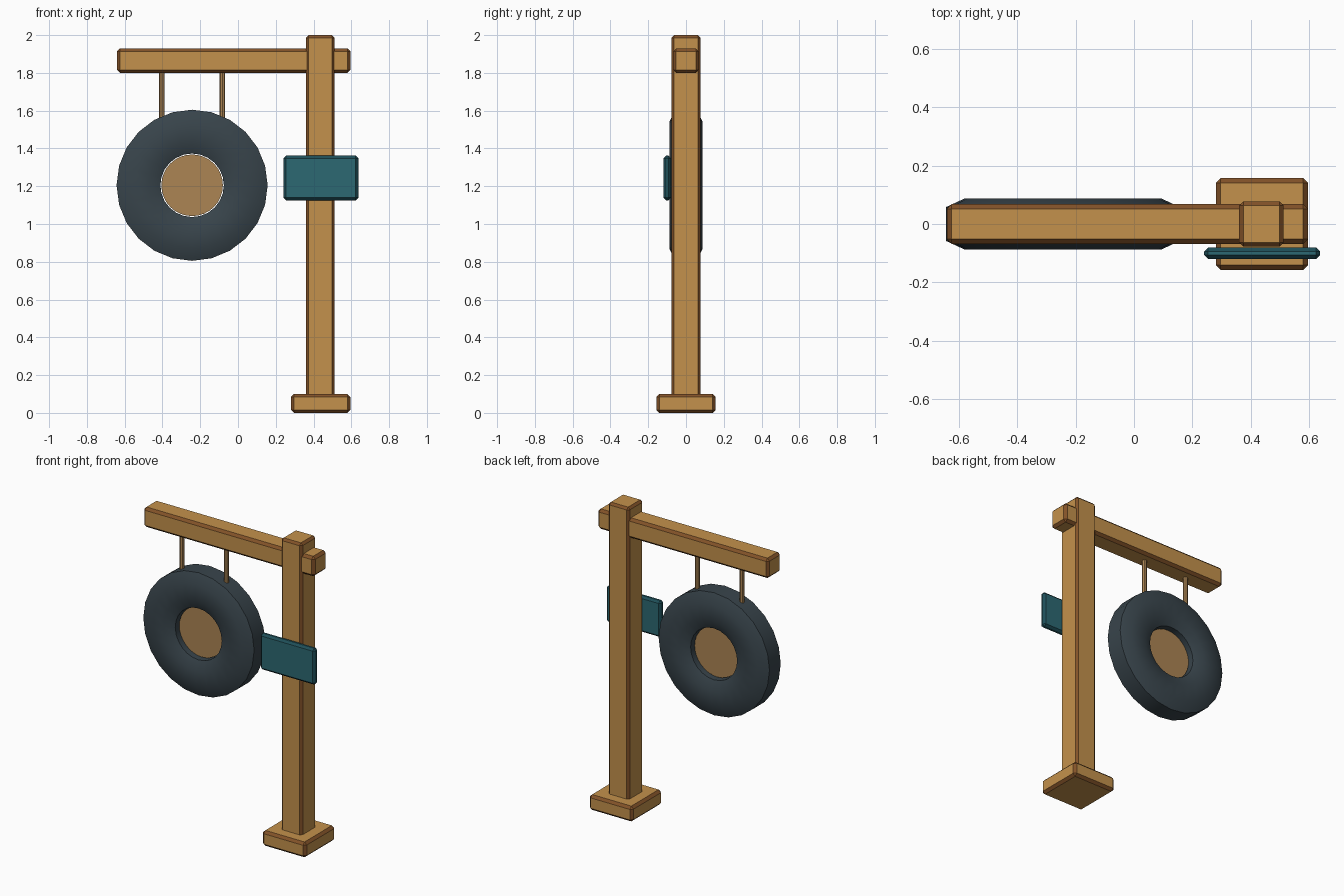
import bpy, bmesh, math
from mathutils import Matrix

cube = bpy.data.objects.get("Cube")
if cube:
    bpy.data.objects.remove(cube, do_unlink=True)


def material(name, rgb):
    m = bpy.data.materials.new(name)
    m.use_nodes = True
    # sRGB to linear
    col = [((c / 255 + 0.055) / 1.055) ** 2.4 for c in rgb] + [1]
    m.diffuse_color = col
    m.node_tree.nodes["Principled BSDF"].inputs["Base Color"].default_value = col
    return m


wood = material("wood", (196, 145, 76))
wood_edge = material("dark wood edge", (130, 82, 40))
teal = material("teal", (44, 104, 114))
teal_edge = material("dark teal edge", (30, 78, 88))
slate = material("slate", (56, 68, 75))
tan = material("tan", (172, 133, 84))


def finish(name, bm, mats):
    bmesh.ops.recalc_face_normals(bm, faces=bm.faces[:])
    mesh = bpy.data.meshes.new(name)
    bm.to_mesh(mesh)
    bm.free()
    for m in mats:
        mesh.materials.append(m)
    obj = bpy.data.objects.new(name, mesh)
    bpy.context.collection.objects.link(obj)
    return obj


def block(name, low, high, bevel, mats):
    """Box between two corners, with chamfers in the second material."""
    bm = bmesh.new()
    size = [h - l for l, h in zip(low, high)]
    mid = [(l + h) / 2 for l, h in zip(low, high)]
    bmesh.ops.create_cube(bm, size=1, matrix=Matrix.Translation(mid) @ Matrix.Diagonal((*size, 1)))
    bmesh.ops.bevel(bm, geom=bm.edges[:], offset=bevel, segments=1, profile=0.5,
                    affect='EDGES', material=1)
    return finish(name, bm, mats)


def rod(name, radius, depth, sides, matrix, mat):
    bm = bmesh.new()
    bmesh.ops.create_cone(bm, cap_ends=True, segments=sides, radius1=radius,
                          radius2=radius, depth=depth, matrix=matrix)
    return finish(name, bm, [mat])


def smooth(obj, angle):
    bpy.ops.object.select_all(action='DESELECT')
    obj.select_set(True)
    bpy.context.view_layer.objects.active = obj
    bpy.ops.object.shade_smooth_by_angle(angle=math.radians(angle))


# Timber frame
timber = [wood, wood_edge]
block("base", (0.28, -0.157, 0), (0.595, 0.157, 0.1), 0.016, timber)
block("post", (0.36, -0.077, 0.02), (0.512, 0.077, 2), 0.014, timber)
block("beam", (-0.64, -0.068, 1.8), (0.595, 0.068, 1.93), 0.016, timber)

# Plate on the front of the post
block("name_plate", (0.24, -0.12, 1.125), (0.637, -0.08, 1.362), 0.014, [teal, teal_edge])

# Ring: half profile of (radius, depth), mirrored and spun about the y axis
centre = Matrix.Translation((-0.243, 0, 1.205))
half = [(0.4, 0.058), (0.335, 0.088), (0.23, 0.088), (0.168, 0.06)]
profile = half + [(r, -y) for r, y in reversed(half)]
SIDES = 24
bm = bmesh.new()
loops = []
for i in range(SIDES):
    a = math.tau * i / SIDES
    loops.append([bm.verts.new(centre @ Matrix.Rotation(a, 4, 'Y') @ Matrix.Translation((r, y, 0)).to_translation())
                  for r, y in profile])
for i in range(SIDES):
    a, b = loops[i], loops[(i + 1) % SIDES]
    for j in range(len(profile)):
        k = (j + 1) % len(profile)
        bm.faces.new((a[j], a[k], b[k], b[j]))
smooth(finish("ring", bm, [slate]), 40)

# Centre disc
smooth(rod("centre_disc", 0.163, 0.05, 32, centre @ Matrix.Rotation(math.pi / 2, 4, 'X'), tan), 40)

# Hangers
for side, x in (("right", -0.403), ("left", -0.083)):
    rod(side + "_hanger", 0.015, 0.27, 8, Matrix.Translation((x, 0, 1.685)), tan)
